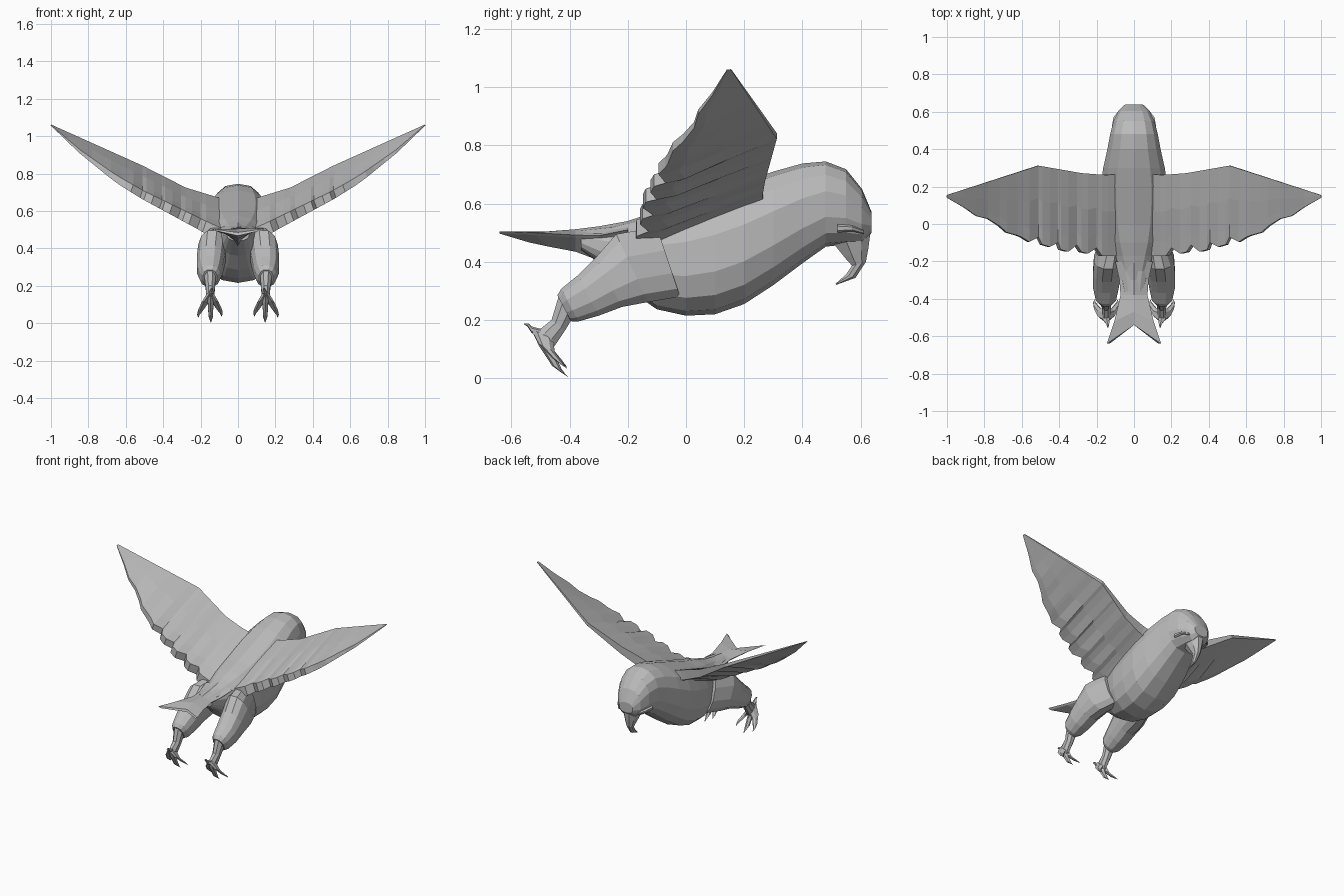
import bpy, bmesh, math
from mathutils import Vector

plumage = bpy.data.materials.new("plumage_grey")
plumage.diffuse_color = (0.5, 0.5, 0.5, 1)


def loft(name, rings, mirror=False):
    """Skin a list of equal-length point rings and cap both ends."""
    bm = bmesh.new()
    loops = [[bm.verts.new(p) for p in r] for r in rings]
    n = len(loops[0])
    for a, b in zip(loops, loops[1:]):
        for i in range(n):
            bm.faces.new((a[i], a[(i + 1) % n], b[(i + 1) % n], b[i]))
    bm.faces.new(loops[0])
    bm.faces.new(loops[-1])
    bmesh.ops.remove_doubles(bm, verts=bm.verts, dist=0.0003)
    bmesh.ops.recalc_face_normals(bm, faces=bm.faces)
    me = bpy.data.meshes.new(name)
    bm.to_mesh(me)
    bm.free()
    me.materials.append(plumage)
    ob = bpy.data.objects.new(name, me)
    bpy.context.collection.objects.link(ob)
    if mirror:
        ob.modifiers.new("mirror", 'MIRROR').use_mirror_merge = False
    return ob


def limb(name, sections, n=10, power=1.0, mirror=False):
    """Loft ovals, each given by two side-profile points (y, z), centre x and half width."""
    rings = []
    for y1, z1, y2, z2, xc, w in sections:
        p, q = Vector((xc, y1, z1)), Vector((xc, y2, z2))
        ring = []
        for i in range(n):
            t = 2 * math.pi * (i + 0.5) / n
            c, s = (math.copysign(abs(f) ** power, f) for f in (math.cos(t), math.sin(t)))
            s /= abs(math.sin(math.pi * (n // 4 * 2 + 1 - (n % 4 == 0) * 2) / n)) ** power if n > 4 else 0.7071
            ring.append((p + q) / 2 + (p - q) / 2 * s + Vector((w * c, 0, 0)))
        rings.append(ring)
    return loft(name, rings, mirror)


def interp(x, keys):
    """Piecewise linear lookup."""
    for (a, u), (b, v) in zip(keys, keys[1:]):
        if x <= b:
            return u + (v - u) * (x - a) / (b - a)
    return keys[-1][1]


# Body and head: y, top z, bottom z, half width
body = [(-.36, .51, .44, .06), (-.25, .525, .36, .085), (-.17, .55, .285, .115),
        (-.1, .575, .237, .145), (0, .605, .215, .17), (.1, .64, .22, .18),
        (.2, .675, .255, .182), (.3, .71, .32, .168), (.4, .738, .395, .145),
        (.48, .745, .452, .13), (.55, .718, .46, .112), (.605, .65, .465, .085),
        (.638, .57, .50, .05)]
limb("body", [(y, t, y, b, 0, w) for y, t, b, w in body], n=14, power=0.8)

# Hooked beak
limb("beak", [(.615, .61, .47, .51, 0, .075), (.638, .54, .505, .465, 0, .06),
              (.627, .45, .545, .415, 0, .036), (.618, .40, .57, .387, 0, .022),
              (.582, .345, .55, .357, 0, .014), (.516, .321, .514, .325, 0, .002)], n=8)

# Brow ridges
limb("brow_ridge", [(.52, .53, .52, .50, .108, .012), (.57, .525, .57, .505, .098, .014),
                    (.61, .51, .61, .495, .07, .01)], n=6, mirror=True)

# Legs
limb("thigh", [(-.02, .28, -.1, .52, .11, .06), (-.13, .262, -.24, .495, .138, .078),
               (-.22, .245, -.31, .415, .146, .076), (-.3, .215, -.37, .355, .15, .07),
               (-.37, .195, -.428, .308, .15, .056), (-.395, .196, -.442, .285, .15, .038)],
     n=12, power=0.85, mirror=True)
limb("shin", [(-.385, .215, -.438, .28, .15, .034), (-.415, .165, -.462, .2, .148, .026),
              (-.445, .12, -.5, .17, .148, .024), (-.46, .1, -.53, .155, .148, .018)],
     n=8, mirror=True)

# Three front toes and a hind toe, each ending in a claw
for i, (x, z) in enumerate([(.212, .03), (.145, .003), (.088, .035)]):
    limb(f"front_toe_{i + 1}",
         [(-.455, .145, -.53, .165, .148, .02),
          (-.452, .085 + z / 4, -.505, .11 + z / 4, .148 + (x - .148) * .5, .017),
          (-.428, .03 + z, -.46, .04 + z, .148 + (x - .148) * .85, .014),
          (-.415, .012 + z, -.43, .018 + z, x, .007),
          (-.404, z, -.406, z + .002, x, .001)], n=6, mirror=True)
limb("hind_toe", [(-.49, .145, -.5, .17, .148, .016), (-.53, .155, -.53, .178, .142, .012),
                  (-.545, .178, -.54, .189, .14, .006), (-.557, .185, -.556, .188, .14, .001)],
     n=6, mirror=True)

# Forked tail: flat top, keeled underside; y and z at centre, y and z at edge, half width, keel z
tail = [(-.2, .54, -.2, .51, .1, .40), (-.3, .522, -.3, .49, .078, .405),
        (-.38, .512, -.38, .492, .072, .435), (-.47, .505, -.52, .5, .105, .452),
        (-.54, .485, -.64, .505, .145, .467)]
loft("tail", [[(-w, ye, ze), (0, yc, zc), (w, ye, ze), (w * .9, ye, ze - .008),
               (0, yc, keel), (-w * .9, ye, ze - .008)] for yc, zc, ye, ze, w, keel in tail])

# Wings: scalloped trailing edge as x, y
trail = [(.04, -.165), (.14, -.172), (.17, -.17), (.2, -.128), (.245, -.158), (.28, -.15),
         (.305, -.112), (.35, -.148), (.39, -.138), (.405, -.1), (.45, -.122), (.49, -.11),
         (.51, -.07), (.56, -.095), (.6, -.07), (.62, -.062), (.68, -.045), (.72, -.01),
         (.78, .028), (.84, .042), (.91, .09), (1, .14)]
lead_y = [(0, .275), (.15, .262), (.28, .272), (.51, .312), (1, .155)]
lead_z = [(0, .64), (.15, .685), (.28, .725), (.51, .842), (1, 1.062)]
trail_z = [(0, .47), (.15, .535), (.5, .705), (.65, .79), (.85, .93), (1, 1.06)]
lead_t = [(0, .07), (.17, .06), (.5, .02), (1, .003)]
trail_t = [(0, .07), (.2, .055), (.62, .035), (.85, .015), (1, .003)]
rings = []
for x, yt in trail:
    lead = Vector((x, interp(x, lead_y), interp(x, lead_z)))
    back = Vector((x, yt, interp(x, trail_z)))
    inner = back + (lead - back) * .18
    drop = lambda p, d: p - Vector((-d * .35, 0, d))
    lt, tt = interp(x, lead_t), interp(x, trail_t)
    mid = lead.lerp(back, .45) + Vector((0, 0, .006 * (1 - x)))
    rings.append([lead, mid, inner, back, drop(back, tt), drop(inner, tt * 1.2),
                  drop(mid, (lt + tt) * .6), drop(lead, lt)])
loft("wing", rings, mirror=True)
